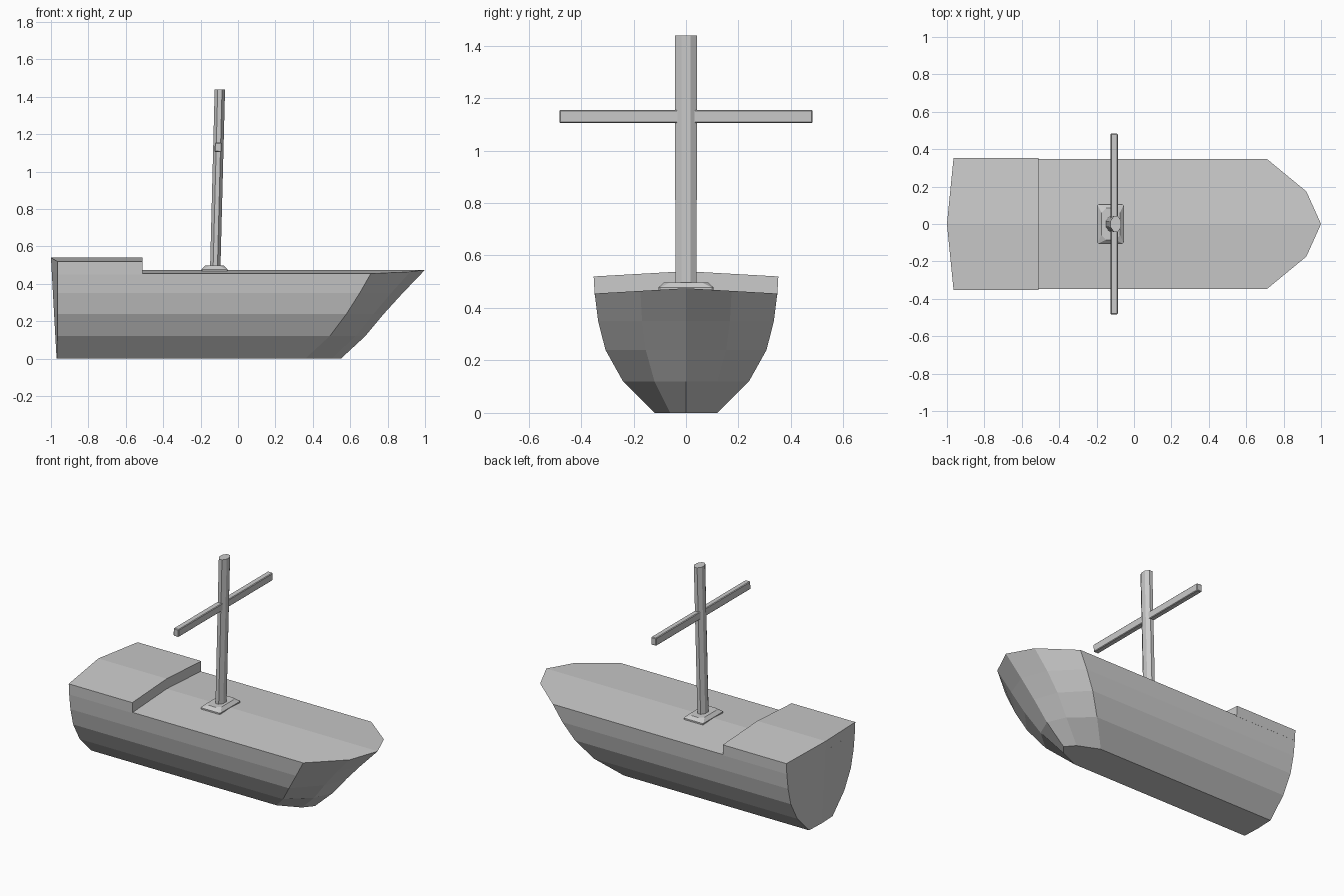
import bpy
import bmesh
from math import radians, cos, sin, pi
from mathutils import Matrix

cube = bpy.data.objects.get("Cube")
if cube:
    bpy.data.objects.remove(cube, do_unlink=True)

grey = bpy.data.materials.new("plain_grey")
grey.use_nodes = True
colour = (0.6, 0.6, 0.6, 1)
grey.diffuse_color = colour
grey.node_tree.nodes["Principled BSDF"].inputs["Base Color"].default_value = colour


def finish(name, bm):
    bmesh.ops.recalc_face_normals(bm, faces=bm.faces)
    mesh = bpy.data.meshes.new(name)
    bm.to_mesh(mesh)
    bm.free()
    mesh.materials.append(grey)
    obj = bpy.data.objects.new(name, mesh)
    bpy.context.collection.objects.link(obj)
    return obj


def loft(name, rings, crowned=False):
    """Skin closed rings; a crowned top is split along the centre line."""
    bm = bmesh.new()
    rows = [[bm.verts.new(p) for p in ring] for ring in rings]
    n = len(rows[0])
    for low, high in zip(rows, rows[1:]):
        for i in range(n):
            j = (i + 1) % n
            bm.faces.new((low[i], low[j], high[j], high[i]))
    bm.faces.new(rows[0][::-1])
    top = rows[-1]
    if crowned:
        bm.faces.new(top[:n // 2 + 1])
        bm.faces.new(top[n // 2:] + top[:1])
    else:
        bm.faces.new(top)
    return finish(name, bm)


def stern_x(z):
    return -0.97 - 0.03 * z / 0.54


CROWN = 0.02

# Hull: each level is height, half width, shoulder x and bow tip x
levels = [(0, 0.12, 0.36, 0.55), (0.12, 0.24, 0.49, 0.68), (0.24, 0.307, 0.58, 0.78),
          (0.35, 0.335, 0.65, 0.88), (0.455, 0.348, 0.71, 1.0)]
rings = []
for z, w, shoulder, tip in levels:
    crown = CROWN if z == levels[-1][0] else 0
    mid = shoulder + 0.73 * (tip - shoulder)
    side = [(-0.965, w), (shoulder, w), (mid, w / 2)]
    outline = ([(stern_x(z + crown), 0)] + [(x, -y) for x, y in side]
               + [(tip, 0)] + side[::-1])
    rings.append([(x, y, z + crown * (1 - abs(y) / w)) for x, y in outline])
loft("hull", rings, crowned=True)

# Raised stern deck
rings = []
for z, w in ((0.45, 0.348), (0.52, 0.352)):
    back = stern_x(z + CROWN)
    outline = [(back, 0), (-0.965, -w), (-0.51, -w), (-0.51, 0), (-0.51, w), (-0.965, w)]
    rings.append([(x, y, z + CROWN * (1 - abs(y) / w)) for x, y in outline])
loft("stern_deck", rings, crowned=True)


# Mast step: a plate with cut corners and a sloping rim
def plate(rx, ry, cut, z):
    quarter = [(rx, ry - cut), (rx - cut, ry)]
    half = quarter + [(-x, y) for x, y in quarter[::-1]]
    return [(x - 0.125, y, z) for x, y in half + [(-x, -y) for x, y in half]]


loft("mast_step", [plate(0.07, 0.105, 0.005, 0.45), plate(0.07, 0.105, 0.005, 0.478),
                   plate(0.05, 0.085, 0.025, 0.497)])


# Mast: eight-sided, oval and leaning forward
def oval(cx, rx, ry, z):
    angles = [pi / 8 + i * pi / 4 for i in range(8)]
    return [(cx + rx * cos(a), ry * sin(a), z) for a in angles]


loft("mast", [oval(-0.122, 0.03, 0.044, 0.47), oval(-0.097, 0.03, 0.045, 1.438)])

# Yard: a square spar across the mast
bm = bmesh.new()
bmesh.ops.create_cube(bm, size=1)
bmesh.ops.scale(bm, vec=(0.037, 0.966, 0.05), verts=bm.verts)
bmesh.ops.transform(bm, verts=bm.verts, matrix=Matrix.Translation((-0.106, 0, 1.13))
                    @ Matrix.Rotation(radians(2), 4, 'Y'))
yard = finish("yard", bm)
bevel = yard.modifiers.new("soft_edges", 'BEVEL')
bevel.width = 0.004
bevel.segments = 1
